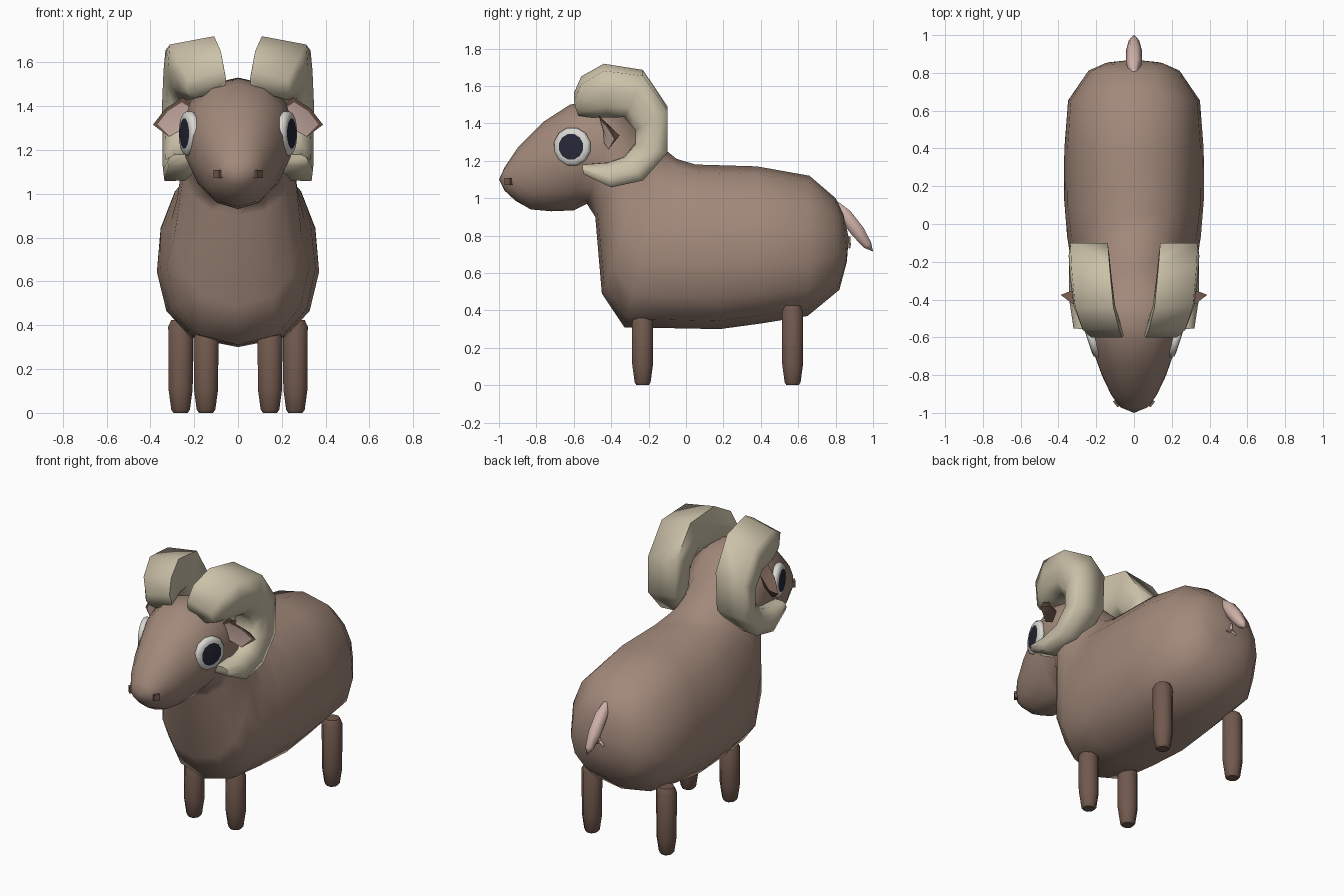
import bpy, bmesh, math
from mathutils import Vector, Matrix

if "Cube" in bpy.data.objects:
    bpy.data.objects.remove(bpy.data.objects["Cube"])


def material(name, rgb):
    m = bpy.data.materials.new(name)
    m.diffuse_color = (*rgb, 1)
    m.use_nodes = True
    m.node_tree.nodes["Principled BSDF"].inputs["Base Color"].default_value = m.diffuse_color
    return m


WOOL = material("brown wool", (0.36, 0.25, 0.195))
DARK = material("dark brown", (0.165, 0.10, 0.075))
HORN = material("horn tan", (0.60, 0.535, 0.395))
PINK = material("soft pink", (0.62, 0.44, 0.39))
WHITE = material("eye white", (0.70, 0.68, 0.64))
PUPIL = material("pupil", (0.02, 0.021, 0.04))


def finish(name, bm, mats, angle=50):
    bmesh.ops.recalc_face_normals(bm, faces=bm.faces)
    me = bpy.data.meshes.new(name)
    bm.to_mesh(me)
    bm.free()
    for m in mats:
        me.materials.append(m)
    ob = bpy.data.objects.new(name, me)
    bpy.context.collection.objects.link(ob)
    bpy.ops.object.select_all(action='DESELECT')
    ob.select_set(True)
    bpy.context.view_layer.objects.active = ob
    bpy.ops.object.shade_smooth_by_angle(angle=math.radians(angle))
    return ob


def loft(rings, start=None, end=None):
    """Skin closed rings of points; ends become fans to a pole or flat caps."""
    bm = bmesh.new()
    vs = [[bm.verts.new(p) for p in r] for r in rings]
    n = len(vs[0])
    for a, b in zip(vs, vs[1:]):
        for i in range(n):
            j = (i + 1) % n
            bm.faces.new((a[i], a[j], b[j], b[i]))
    for ring, pole in ((vs[0], start), (vs[-1], end)):
        if pole is None:
            bm.faces.new(ring)
        else:
            p = bm.verts.new(pole)
            for i in range(n):
                bm.faces.new((ring[i], ring[(i + 1) % n], p))
    return bm


def circle(r, z, n, cx=0, cy=0):
    return [(cx + r * math.cos(math.tau * (i + .5) / n),
             cy + r * math.sin(math.tau * (i + .5) / n), z) for i in range(n)]


# Body, neck and head: top (y, z), bottom (y, z), half width, egg skew, squareness power
sections = [
    (.84, .92, .86, .66, .15, .1, .8), (.80, 1.00, .82, .51, .24, .1, .78),
    (.66, 1.12, .65, .37, .348, .1, .74), (.38, 1.17, .40, .33, .368, .1, .74),
    (.05, 1.18, .18, .30, .368, .11, .75), (-.05, 1.21, -.08, .305, .35, .14, .78),
    (-.10, 1.25, -.33, .31, .322, .16, .86), (-.17, 1.30, -.45, .49, .29, .12, .88),
    (-.25, 1.37, -.485, .90, .255, .0, .88), (-.35, 1.47, -.53, .97, .25, -.14, .9),
    (-.48, 1.53, -.60, .935, .252, -.14, .92), (-.62, 1.50, -.72, .93, .222, -.1, .92),
    (-.76, 1.41, -.83, .94, .175, -.04, .92), (-.90, 1.27, -.91, .985, .123, 0, .95),
    (-.97, 1.165, -.97, 1.04, .075, 0, 1),
]
N = 14
rings = []
for ty, tz, by, bz, w, k, power in sections:
    ring = []
    for i in range(N):
        a = math.tau * i / N + math.pi / 2
        s, c = math.sin(a), math.cos(a)
        f = (1 + s) / 2
        x = math.copysign(abs(c) ** power, c) if abs(c) > 1e-6 else 0
        ring.append((w * x * (1 - k * s), by + (ty - by) * f, bz + (tz - bz) * f))
    rings.append(ring)
finish("body_and_head", loft(rings, (0, .87, .79), (0, -1, 1.1)), [WOOL], 80)

# Horn: outer (y, z), inner (y, z), centre x, half width
horn = [
    (-.60, 1.54, -.575, 1.45, .145, .09), (-.56, 1.63, -.50, 1.44, .175, .105),
    (-.44, 1.70, -.42, 1.44, .21, .11), (-.23, 1.67, -.33, 1.44, .23, .11),
    (-.10, 1.48, -.27, 1.37, .238, .108), (-.10, 1.25, -.27, 1.29, .242, .103),
    (-.23, 1.10, -.33, 1.22, .255, .09), (-.40, 1.06, -.42, 1.19, .262, .08),
    (-.55, 1.13, -.555, 1.18, .265, .055),
]
shape = [(-.92, 1), (.92, 1), (1, .6), (.85, .25), (.4, 0), (-.5, 0), (-.95, .2), (-1, .6)]

for side, tag in ((1, "right"), (-1, "left")):
    # Curled horn
    rings = []
    for n, (oy, oz, iy, iz, cx, w) in enumerate(horn):
        slope = .25 * (1 - n / 8)
        rings.append([(side * (cx + u * w), iy + (oy - iy) * v,
                       iz + (oz - iz) * v - slope * u * w) for u, v in shape])
    finish("horn_" + tag, loft(rings), [HORN], 86)

    # Eye: shallow rounded rim with a pupil disc
    normal = Vector((side * .95, -.31, .0)).normalized()
    place = Matrix.Translation((side * .23, -.61, 1.275)) @ normal.to_track_quat('Z', 'Y').to_matrix().to_4x4()
    profile = [(.09, -.04), (.102, -.018), (.105, -.004), (.095, .012), (.07, .016)]
    bm = loft([circle(r, z, 12) for r, z in profile])
    top = max(bm.faces, key=lambda f: f.calc_center_median().z)
    top.material_index = 1
    bm.transform(place)
    finish("eye_" + tag, bm, [WHITE, PUPIL])

    # Ear: leaf with a dark rim, pink front and dark back
    outline = [(.19, -.45, 1.38), (.25, -.465, 1.44), (.33, -.42, 1.39),
               (.388, -.375, 1.315), (.315, -.415, 1.26), (.24, -.44, 1.30)]
    bm = bmesh.new()
    hub = Vector((side * .285, -.43, 1.325))
    rim = [bm.verts.new((side * x, y, z)) for x, y, z in outline]
    inner = [bm.verts.new(v.co.lerp(hub, .2 if n in (1, 2, 3) else .04)) for n, v in enumerate(rim)]
    front = bm.verts.new(hub)
    back = bm.verts.new((side * .335, -.355, 1.335))
    for i in range(6):
        j = (i + 1) % 6
        bm.faces.new((inner[i], inner[j], front)).material_index = 1
        bm.faces.new((rim[i], rim[j], inner[j], inner[i]))
        bm.faces.new((rim[j], rim[i], back))
    finish("ear_" + tag, bm, [DARK, PINK], 40)

    # Nostril
    bm = bmesh.new()
    bmesh.ops.create_cube(bm, size=1, matrix=Matrix.Translation((side * .085, -.944, 1.09))
                          @ Matrix.Rotation(side * .9, 4, 'Z') @ Matrix.Diagonal((.038, .036, .038, 1)))
    finish("nostril_" + tag, bm, [DARK], 30)

    # Legs: narrow front pair, wide rear pair
    for part, x, y, top_z in (("front_leg_", .146, -.232, .37), ("rear_leg_", .262, .57, .425)):
        bm = loft([circle(r, z, 8, side * x, y) for r, z in
                   ((.035, 0), (.046, .015), (.06, .11), (.061, top_z - .03), (.045, top_z))])
        finish(part + tag, bm, [DARK], 50)

# Tail: short tapered spindle hanging from the rump
tail = [(.80, .97, .02), (.85, .91, .042), (.92, .82, .042), (.97, .75, .028)]
along = Vector((0, .18, -.24)).normalized()
across = Vector((0, -along.z, along.y))
rings = []
for y, z, r in tail:
    rings.append([Vector((0, y, z)) + Vector((r * math.cos(a), 0, 0)) + across * (r * math.sin(a))
                  for a in (math.tau * i / 6 for i in range(6))])
finish("tail", loft(rings, (0, .79, .99), (0, 1, .715)), [PINK], 60)

# Small tuft below the tail: three short spikes
bm = bmesh.new()
for a in (90, 210, 330):
    direction = Vector((math.cos(math.radians(a)), .15, math.sin(math.radians(a)))).normalized()
    turn = direction.to_track_quat('Z', 'Y').to_matrix().to_4x4()
    bmesh.ops.create_cone(bm, cap_ends=True, segments=4, radius1=.014, radius2=.006, depth=.045,
                          matrix=Matrix.Translation(Vector((0, .868, .755)) + direction * .018) @ turn)
finish("tail_tuft", bm, [PINK], 40)
